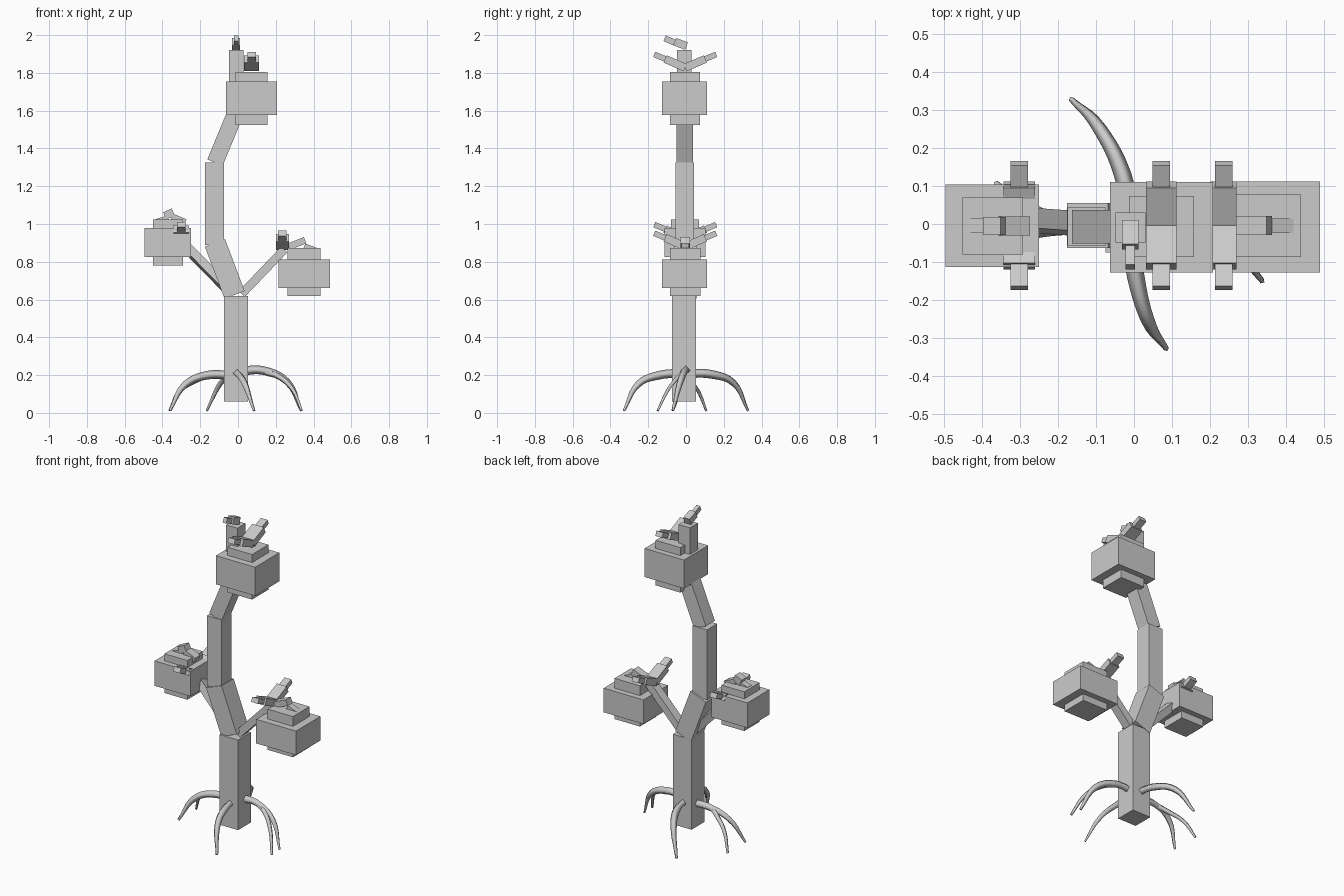
import bpy, bmesh, math
from mathutils import Vector, Matrix


def mesh_object(name, bm):
    me = bpy.data.meshes.new(name)
    bm.to_mesh(me)
    bm.free()
    ob = bpy.data.objects.new(name, me)
    bpy.context.collection.objects.link(ob)
    return ob


def box(bm, lo, hi):
    lo, hi = Vector(lo), Vector(hi)
    m = Matrix.Translation((lo + hi) / 2) @ Matrix.Diagonal((*(hi - lo), 1))
    bmesh.ops.create_cube(bm, size=1, matrix=m)


def beam(bm, a, b, width, thick, roll=0):
    """Square-cut bar from a to b; width is horizontal, thick is across it."""
    a, b = Vector(a), Vector(b)
    d = (b - a).normalized()
    side = Vector((0, 0, 1)).cross(d)
    side = side.normalized() if side.length > 1e-4 else Vector((0, 1, 0))
    rot = Matrix((d, side, d.cross(side))).transposed().to_4x4()
    m = (Matrix.Translation((a + b) / 2) @ rot @ Matrix.Rotation(roll, 4, 'X')
         @ Matrix.Diagonal(((b - a).length, width, thick, 1)))
    bmesh.ops.create_cube(bm, size=1, matrix=m)


# Trunk: stacked straight and leaning segments, narrowing upward
bm = bmesh.new()
box(bm, (-0.075, -0.075, 0.06), (0.053, 0.053, 0.62))
beam(bm, (-0.018, -0.004, 0.625), (-0.122, -0.004, 0.90), 0.118, 0.114)
box(bm, (-0.175, -0.056, 0.89), (-0.074, 0.043, 1.325))
beam(bm, (-0.122, -0.007, 1.325), (-0.008, -0.007, 1.60), 0.088, 0.088)
box(bm, (-0.048, -0.048, 1.56), (0.03, 0.03, 1.92))
mesh_object("trunk", bm)

# Side branches
bm = bmesh.new()
beam(bm, (-0.06, -0.005, 0.66), (-0.30, 0.012, 0.905), 0.055, 0.045, 0.3)
mesh_object("left_branch", bm)
bm = bmesh.new()
beam(bm, (0.02, -0.005, 0.63), (0.245, -0.005, 0.865), 0.055, 0.045)
mesh_object("right_branch", bm)

# Foliage pads: main block plus smaller slabs above and below
pads = {
    "top": ((-0.063, -0.127), (0.207, 0.11), (-0.013, -0.086), (0.157, 0.074),
            (1.525, 1.577, 1.755, 1.805)),
    "right": ((0.214, -0.127), (0.488, 0.112), (0.263, -0.086), (0.438, 0.077),
              (0.62, 0.662, 0.812, 0.873)),
    "left": ((-0.495, -0.113), (-0.249, 0.104), (-0.45, -0.08), (-0.292, 0.07),
             (0.78, 0.825, 0.98, 1.024)),
}
for name, (lo, hi, clo, chi, z) in pads.items():
    bm = bmesh.new()
    box(bm, (*lo, z[1]), (*hi, z[2]))
    box(bm, (*clo, z[0]), (*chi, z[1] + 0.01))
    box(bm, (*clo, z[2] - 0.01), (*chi, z[3]))
    mesh_object(name + "_foliage", bm)

# V-shaped leaves opening to front and back
for name, x, z, w in (("top", 0.072, 1.828, 0.08), ("right", 0.235, 0.881, 0.068),
                      ("left", -0.301, 0.927, 0.082)):
    bm = bmesh.new()
    for s in (-1, 1):
        c = -0.004
        beam(bm, (x, c, z), (x, c + s * 0.107, z + 0.046), w, 0.042)
        beam(bm, (x, c + s * 0.10, z + 0.043), (x, c + s * 0.164, z + 0.07), 0.046, 0.03)
    mesh_object(name + "_double_leaf", bm)

# Crooked leaves on the side pads
bm = bmesh.new()
beam(bm, (0.265, -0.004, 0.878), (0.355, -0.004, 0.914), 0.05, 0.036)
beam(bm, (0.35, -0.004, 0.88), (0.417, -0.004, 0.855), 0.038, 0.035)
mesh_object("right_small_leaf", bm)
bm = bmesh.new()
beam(bm, (-0.388, -0.005, 1.043), (-0.342, -0.005, 1.063), 0.048, 0.042)
beam(bm, (-0.35, -0.005, 1.038), (-0.28, -0.005, 1.008), 0.05, 0.036)
beam(bm, (-0.43, -0.005, 1.012), (-0.37, -0.005, 1.03), 0.038, 0.03)
mesh_object("left_small_leaf", bm)

# Leaf on the trunk tip
bm = bmesh.new()
beam(bm, (-0.01, 0.003, 1.942), (-0.01, -0.06, 1.965), 0.043, 0.042)
beam(bm, (-0.01, -0.058, 1.96), (-0.01, -0.113, 1.983), 0.024, 0.032)
mesh_object("tip_leaf", bm)

# Roots: arched, tapering four-sided tubes, the side pairs fork near the ends
roots = {
    "front_root": [(-0.01, -0.03, 0.21), (0.005, -0.14, 0.20), (0.035, -0.25, 0.155), (0.085, -0.328, 0.012)],
    "back_root": [(-0.01, 0.02, 0.21), (-0.03, 0.13, 0.205), (-0.09, 0.25, 0.16), (-0.165, 0.328, 0.012)],
    "right_root": [(0.02, 0.0, 0.222), (0.13, -0.005, 0.225), (0.26, -0.03, 0.165), (0.335, -0.07, 0.012)],
    "right_root_fork": [(0.15, -0.008, 0.215), (0.21, -0.035, 0.195), (0.285, -0.09, 0.13), (0.337, -0.15, 0.012)],
    "left_root": [(-0.05, -0.005, 0.20), (-0.16, -0.005, 0.20), (-0.28, -0.025, 0.15), (-0.36, -0.07, 0.012)],
    "left_root_fork": [(-0.18, -0.005, 0.195), (-0.23, 0.02, 0.17), (-0.31, 0.065, 0.115), (-0.362, 0.107, 0.012)],
}
for name, pts in roots.items():
    cu = bpy.data.curves.new(name, 'CURVE')
    cu.dimensions = '3D'
    cu.bevel_depth = 0.024
    cu.bevel_resolution = 0
    cu.resolution_u = 5
    cu.use_fill_caps = True
    sp = cu.splines.new('BEZIER')
    sp.bezier_points.add(len(pts) - 1)
    radii = (0.75, 0.65, 0.5, 0.3) if "fork" in name else (1, 0.95, 0.75, 0.3)
    for bp, p, r in zip(sp.bezier_points, pts, radii):
        bp.co = p
        bp.radius = r
        bp.handle_left_type = bp.handle_right_type = 'AUTO'
    ob = bpy.data.objects.new(name, cu)
    bpy.context.collection.objects.link(ob)
    bpy.ops.object.select_all(action='DESELECT')
    ob.select_set(True)
    bpy.context.view_layer.objects.active = ob
    bpy.ops.object.convert(target='MESH')
